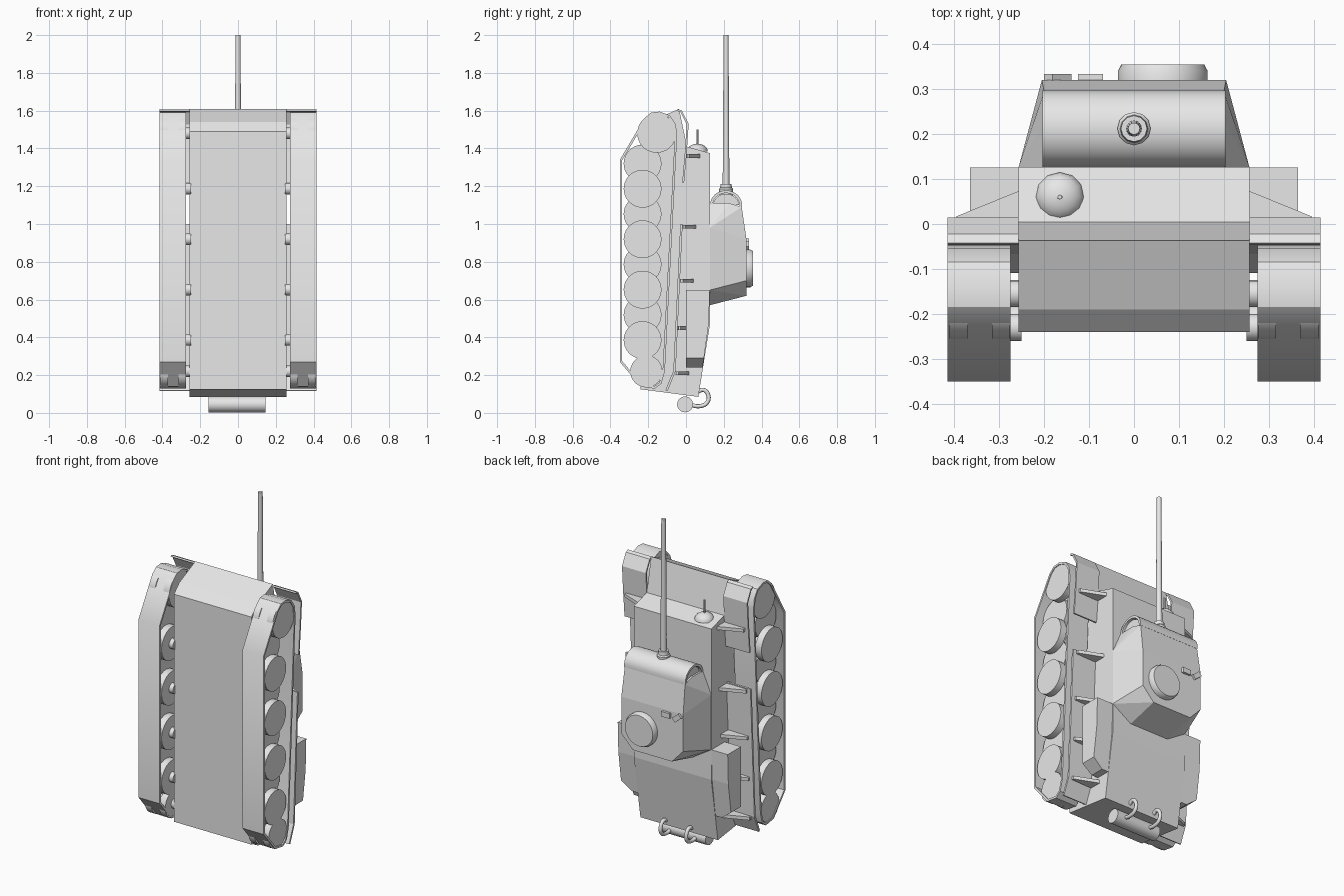
import bpy, bmesh, math
from mathutils import Vector, Matrix

cube = bpy.data.objects.get("Cube")
if cube:
    bpy.data.objects.remove(cube, do_unlink=True)

grey = bpy.data.materials.new("plain_grey")
grey.use_nodes = True
grey.diffuse_color = (0.8, 0.8, 0.8, 1)
grey.node_tree.nodes["Principled BSDF"].inputs["Base Color"].default_value = (0.8, 0.8, 0.8, 1)


def finish(name, bm, smooth=False):
    bmesh.ops.recalc_face_normals(bm, faces=bm.faces)
    mesh = bpy.data.meshes.new(name)
    bm.to_mesh(mesh)
    bm.free()
    mesh.materials.append(grey)
    obj = bpy.data.objects.new(name, mesh)
    bpy.context.collection.objects.link(obj)
    if smooth:
        bpy.ops.object.select_all(action="DESELECT")
        obj.select_set(True)
        bpy.context.view_layer.objects.active = obj
        bpy.ops.object.shade_smooth_by_angle(angle=math.radians(32))
    return obj


def slab(name, profile, x0, x1, smooth=False):
    """Extrude a closed (y, z) profile from x0 to x1."""
    bm = bmesh.new()
    face = bm.faces.new([bm.verts.new((x0, y, z)) for y, z in profile])
    ext = bmesh.ops.extrude_face_region(bm, geom=[face])["geom"]
    bmesh.ops.translate(bm, vec=(x1 - x0, 0, 0),
                        verts=[v for v in ext if isinstance(v, bmesh.types.BMVert)])
    return finish(name, bm, smooth)


def hull(name, points):
    """Convex solid around a few points."""
    bm = bmesh.new()
    for p in points:
        bm.verts.new(p)
    bmesh.ops.convex_hull(bm, input=bm.verts)
    bmesh.ops.dissolve_limit(bm, angle_limit=0.02, verts=bm.verts, edges=bm.edges)
    return finish(name, bm)


def lathe(name, profile, centre, axis="Z", segments=32):
    """Turn an (radius, height) profile about an axis through centre."""
    bm = bmesh.new()
    rings = []
    for r, h in profile:
        rings.append([bm.verts.new((r * math.cos(a), r * math.sin(a), h))
                      for a in (2 * math.pi * i / segments for i in range(segments))])
    for low, high in zip(rings, rings[1:]):
        for i in range(segments):
            j = (i + 1) % segments
            bm.faces.new((low[i], low[j], high[j], high[i]))
    bm.faces.new(rings[0])
    bm.faces.new(rings[-1])
    turn = {"X": Matrix.Rotation(math.pi / 2, 4, "Y"),
            "Y": Matrix.Rotation(-math.pi / 2, 4, "X"), "Z": Matrix()}[axis]
    bm.transform(Matrix.Translation(centre) @ turn)
    return finish(name, bm, True)


def inset(loop, t, closed=True):
    """Offset a (y, z) path sideways by t."""
    pts = [Vector(p) for p in loop]
    out = []
    for i, p in enumerate(pts):
        a = pts[i - 1] if closed or i else p
        b = pts[(i + 1) % len(pts)] if closed or i < len(pts) - 1 else p
        d1 = (p - a).normalized() if p != a else (b - p).normalized()
        d2 = (b - p).normalized() if b != p else d1
        n = Vector((d1.y + d2.y, -d1.x - d2.x)).normalized()
        cos = max(0.5, n.dot(Vector((d1.y, -d1.x))))
        out.append(tuple(p + n * t / cos))
    return out


def sheet(name, path, t, x0, x1, smooth=False):
    return slab(name, path + inset(path, t, False)[::-1], x0, x1, smooth)


def box(name, centre, size, turn=0):
    bm = bmesh.new()
    bmesh.ops.create_cube(bm, size=1)
    bm.transform(Matrix.Translation(centre) @ Matrix.Rotation(turn, 4, "Y")
                 @ Matrix.Diagonal((*size, 1)))
    return finish(name, bm)


# Hull
slab("hull", [(-.24, .125), (-.24, 1.49), (-.19, 1.54), (-.037, 1.61), (.005, 1.41),
              (.127, 1.375), (.127, .47), (.065, .085)], -.257, .257)

# Running gear, fenders and stowage on both sides
track_path = [(-.24, .14), (-.35, .27), (-.35, 1.34), (-.22, 1.56), (-.185, 1.59),
              (-.14, 1.595), (-.085, 1.575), (-.055, 1.53), (-.047, 1.47),
              (-.112, .22), (-.13, .155), (-.165, .128)]
wheels = [(-.155, 1.48, .103)]
wheels += [(-.23, 1.32 - .1335 * i, .1) for i in range(8)]
wheels += [(-.21, .22, .085)]
front_fender = [(-.042, 1.608), (-.022, 1.6), (.014, 1.53), (.004, 1.38), (-.01, 1.22)]
rear_fender = [(-.018, 1.0), (-.055, .22), (-.098, .115)]

for side, s in (("left", 1), ("right", -1)):
    # Track band
    bm = bmesh.new()
    inner_path = inset(track_path, .012)
    if max(p[1] for p in inner_path) > 1.597:
        inner_path = inset(track_path, -.012)
    loops = [[bm.verts.new((s * x, y, z)) for y, z in path]
             for path, x in ((track_path, .275), (track_path, .415),
                             (inner_path, .415), (inner_path, .275))]
    for k in range(4):
        a, b = loops[k], loops[(k + 1) % 4]
        for i in range(len(a)):
            j = (i + 1) % len(a)
            bm.faces.new((a[i], a[j], b[j], b[i]))
    finish(side + "_track", bm, True)

    # Interleaved road wheels: paired discs, then single middle discs
    for i, (y, z, r) in enumerate(wheels):
        paired = i % 2 == 0 or i == len(wheels) - 1
        for x, w in (((.296, .04), (.39, .04)) if paired else ((.343, .05),)):
            lathe(side + "_wheel", [(r, -w / 2), (r, w / 2)], (s * x, y, z), "X", 36)
        if paired:
            lathe(side + "_axle", [(.03, -.07), (.03, .07)], (s * .32, y, z), "X", 16)

    # Fenders
    sheet(side + "_front_fender", front_fender, .01, s * .257, s * .415)
    sheet(side + "_rear_fender", rear_fender, .012, s * .257, s * .415)

    # Triangular brackets on the fenders
    for y, z in ((.005, 1.36), (-.016, .985), (-.028, .7), (-.04, .45), (-.052, .21)):
        hull(side + "_bracket", [(s * x, y + h, z + d) for d in (-.01, .01)
                                 for x, h in ((.25, -.005), (.25, .071), (.395, 0), (.395, .012))])

    # Stowage box with a sloped lower end
    hull(side + "_stowage_box",
         [(s * x, y, z) for x, z, top in ((.25, .65, .126), (.365, .65, .126),
                                          (.25, .47, .12), (.365, .47, .12),
                                          (.365, .29, .095), (.25, .24, .088), (.3, .24, .088))
          for y in (0, top)])

# Turret
half = [(.2, .125, 1.11), (.2, .23, 1.11), (.2, .295, 1.09), (.205, .32, .92),
        (.257, .125, .98), (.257, .125, .65), (.205, .32, .7),
        (.13, .32, .62), (.13, .125, .57)]
hull("turret", [(s * x, y, z) for s in (1, -1) for x, y, z in half])

# Curved gun shield
arc = [(.212 + .085 * math.cos(a), 1.1 + .078 * math.sin(a))
       for a in (math.radians(-8 + 196 * i / 14) for i in range(15))]
sheet("gun_shield", arc, -.014, -.203, .203, True)
slab("gun_shield_core", [(.212 + .068 * math.cos(math.pi * i / 12),
                          1.1 + .06 * math.sin(math.pi * i / 12)) for i in range(13)],
     -.19, .19, True)

# Gun
lathe("gun_collar", [(.035, 1.14), (.037, 1.185), (.031, 1.192), (.029, 1.213)],
      (0, .212, 0), segments=12)
lathe("gun_barrel", [(.018, 1.18), (.013, 2.0)], (0, .212, 0), segments=16)

# Turret roof fittings
lathe("cupola", [(.1, 0), (.1, .03), (.092, .045)], (.064, .31, .765), "Y", 40)
box("periscope_a", (-.097, .325, .895), (.055, .018, .03))
box("periscope_b", (-.17, .325, .895), (.055, .018, .03), math.radians(40))

# Bow machine gun in its dome
dome = [(.055 * math.cos(a), .04 * math.sin(a))
        for a in (math.radians(88 * i / 5) for i in range(6))]
lathe("bow_gun_dome", dome, (-.165, .06, 1.385), segments=12)
lathe("bow_gun", [(.006, 1.4), (.005, 1.5)], (-.165, .06, 0), segments=8)

# Exhaust drum and its bent pipes
lathe("exhaust_drum", [(.042, -.15), (.042, .15)], (-.005, -.005, .045), "X", 28)
for x in (-.085, .085):
    curve = bpy.data.curves.new("exhaust_pipe", "CURVE")
    curve.dimensions = "3D"
    curve.bevel_depth = .011
    curve.bevel_resolution = 2
    curve.resolution_u = 5
    path = [(.06, .11), (.09, .122), (.116, .1), (.112, .055), (.075, .036), (.02, .042)]
    spline = curve.splines.new("BEZIER")
    spline.bezier_points.add(len(path) - 1)
    for point, (y, z) in zip(spline.bezier_points, path):
        point.co = (x, y, z)
        point.handle_left_type = point.handle_right_type = "AUTO"
    curve.materials.append(grey)
    pipe = bpy.data.objects.new("exhaust_pipe", curve)
    bpy.context.collection.objects.link(pipe)
